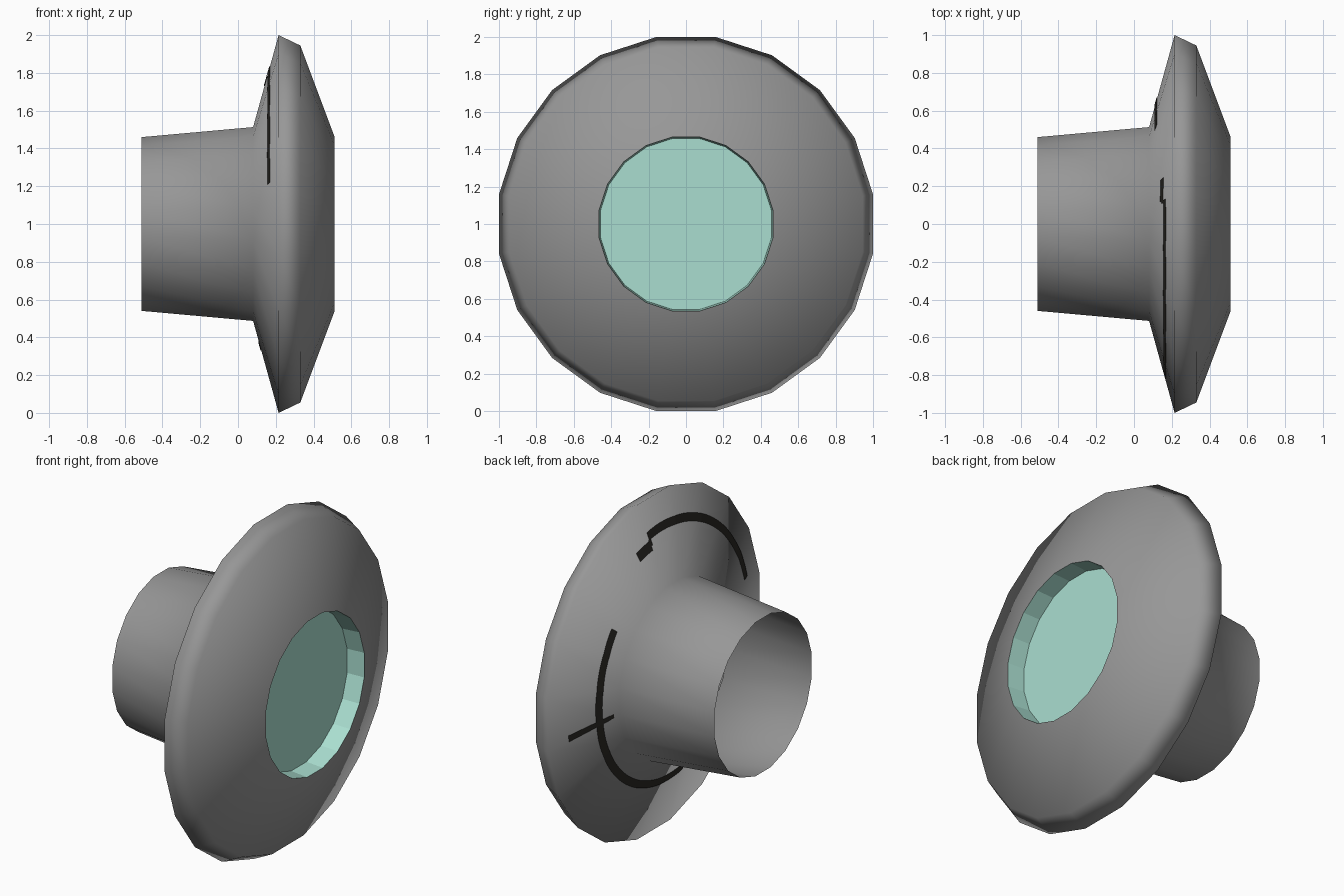
import bpy, bmesh, math

if "Cube" in bpy.data.objects:
    bpy.data.objects.remove(bpy.data.objects["Cube"])

N = 20                                   # sides of every round part
K = 1 / math.cos(math.pi / N)            # flat-to-corner radius factor


def material(name, col):
    m = bpy.data.materials.new(name)
    m.diffuse_color = (*col, 1)
    m.use_nodes = True
    m.node_tree.nodes["Principled BSDF"].inputs["Base Color"].default_value = m.diffuse_color
    return m


grey = material("grey metal", (0.31, 0.31, 0.31))
teal = material("pale teal glass", (0.40, 0.73, 0.63))
dark = material("dark panel marking", (0.022, 0.02, 0.016))


def finish(bm, name, mat, smooth):
    me = bpy.data.meshes.new(name)
    bm.to_mesh(me)
    bm.free()
    me.materials.append(mat)
    ob = bpy.data.objects.new(name, me)
    bpy.context.collection.objects.link(ob)
    for p in me.polygons:
        p.use_smooth = smooth
    return ob


def lathe(name, profile, mat, smooth, cap=False):
    """Revolve (x, flat radius) points around the x axis at z = 1."""
    bm = bmesh.new()
    rings = []
    for x, r in profile:
        rings.append([bm.verts.new((x, r * K * math.cos(a), 1 + r * K * math.sin(a)))
                      for a in ((i + 0.5) * math.tau / N for i in range(N))])
    for p, q in zip(rings, rings[1:]):
        for i in range(N):
            j = (i + 1) % N
            bm.faces.new((p[i], p[j], q[j], q[i]))
    if cap:
        bm.faces.new(rings[-1])
    bm.normal_update()
    return finish(bm, name, mat, smooth)


# Open rear tube flaring into the wide dish and front cone
body = lathe("dish_body", [(-0.51, 0.46), (0.08, 0.513), (0.215, 1.0),
                           (0.33, 0.945), (0.51, 0.465)], grey, True)
body.data.flip_normals()

# Recessed lens: wall and back disc
lens = lathe("recessed_lens", [(0.51, 0.465), (0.402, 0.457)], teal, False, True)
lens.data.flip_normals()


def on_flange(r, deg):
    """Point just above the faceted rear slope of the dish."""
    d = (deg + 9) % 18 - 9
    flat = r * math.cos(math.radians(d))
    x = 0.08 + (flat - 0.513) / 0.487 * 0.135 - 0.004
    a = math.radians(deg)
    return (x, r * math.cos(a), 1 + r * math.sin(a))


def marking(name, r0, r1, a0, a1):
    """Thin painted band between two radii and two angles."""
    bm = bmesh.new()
    n = max(1, round((a1 - a0) / 3))
    rows = []
    for i in range(n + 1):
        a = a0 + (a1 - a0) * i / n
        rows.append([bm.verts.new(on_flange(r, a)) for r in (r0, r1)])
    for p, q in zip(rows, rows[1:]):
        bm.faces.new((p[0], p[1], q[1], q[0]))
    bm.normal_update()
    for f in bm.faces:
        if f.normal.x > 0:
            f.normal_flip()
    return finish(bm, name, dark, False)


# Dark markings on the rear slope
marking("upper_arc", 0.805, 0.85, 81, 165)
marking("upper_arc_link", 0.77, 0.805, 80.5, 82)
marking("upper_arc_end", 0.745, 0.80, 72, 81)
marking("lower_arc", 0.635, 0.68, -102, 39)
marking("radial_tick", 0.56, 0.87, -9, -6.5)
